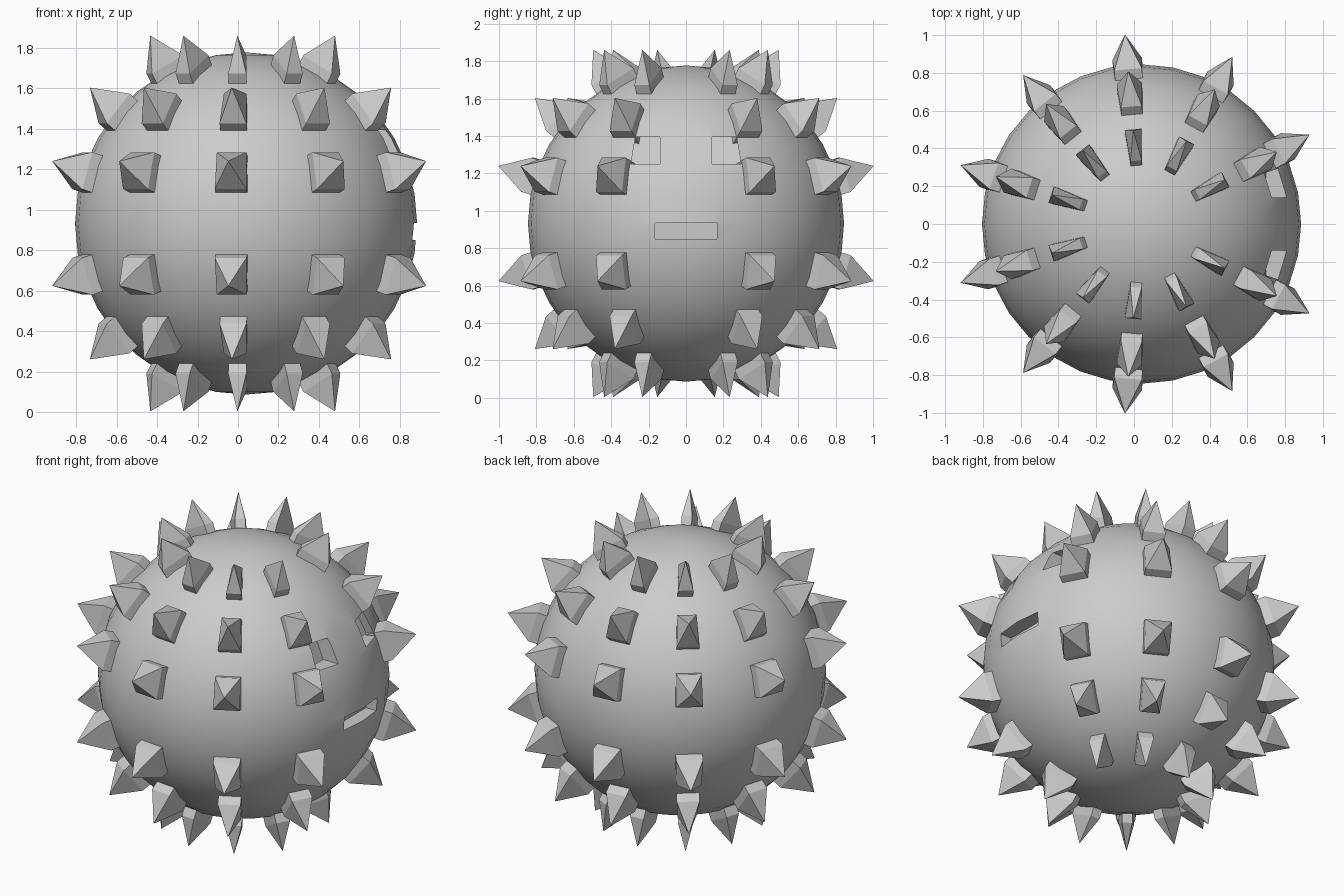
import bpy, bmesh
from math import radians, sin, cos
from mathutils import Vector

if "Cube" in bpy.data.objects:
    bpy.data.objects.remove(bpy.data.objects["Cube"])

CENTRE = Vector((0.04, 0, 0.932))
RADIUS = 0.845


def direction(az, lat):
    a, l = radians(az), radians(lat)
    return Vector((cos(l) * cos(a), cos(l) * sin(a), sin(l)))


def make_object(name, bm):
    bmesh.ops.recalc_face_normals(bm, faces=bm.faces)
    mesh = bpy.data.meshes.new(name)
    bm.to_mesh(mesh)
    bm.free()
    obj = bpy.data.objects.new(name, mesh)
    bpy.context.collection.objects.link(obj)
    return obj


# Round body
bpy.ops.mesh.primitive_uv_sphere_add(segments=32, ring_count=18, radius=RADIUS, location=CENTRE)
body = bpy.context.object
body.name = "round_body"


def cutter(name, profile, x_in, x_out):
    """Prism from a (y, z) outline; x_in gives the floor depth at bottom and top."""
    bm = bmesh.new()
    zs = [z for _, z in profile]
    lo, hi = min(zs), max(zs)
    inner, outer = [], []
    for y, z in profile:
        t = (z - lo) / (hi - lo)
        inner.append(bm.verts.new((x_in[0] * (1 - t) + x_in[1] * t, y, z)))
        outer.append(bm.verts.new((x_out, y, z)))
    bm.faces.new(inner)
    bm.faces.new(outer)
    for i in range(len(profile)):
        j = (i + 1) % len(profile)
        bm.faces.new((inner[i], inner[j], outer[j], outer[i]))
    obj = make_object(name, bm)
    obj.hide_render = True
    return obj


# Recessed eyes and mouth on the +x side
cutters = [cutter("mouth_cutter", [(-.165, .85), (.165, .85), (.165, .935), (-.165, .935)], (.79, .79), 1.1)]
for s in (-1, 1):
    cutters.append(cutter("eye_cutter", [(s * .14, 1.25), (s * .295, 1.25), (s * .27, 1.395), (s * .14, 1.395)],
                          (.70, .64), 1.1))

bpy.context.view_layer.objects.active = body
for c in cutters:
    mod = body.modifiers.new("recess", 'BOOLEAN')
    mod.operation = 'DIFFERENCE'
    mod.solver = 'EXACT'
    mod.object = c
    bpy.ops.object.modifier_apply(modifier=mod.name)
    bpy.data.objects.remove(c)
bpy.ops.object.select_all(action='DESELECT')
body.select_set(True)
bpy.ops.object.shade_smooth_by_angle(angle=radians(35))


# Spikes: a block narrowing towards the poles, capped by a pyramid
def add_spike(bm, az, lat):
    n = direction(az, lat)
    top = []
    for da, dl in ((-5.1, -6.1), (5.1, -6.1), (5.1, 6.1), (-5.1, 6.1)):
        top.append(CENTRE + direction(az + da, lat + dl) * 0.897)
    low = [bm.verts.new(p - n * 0.14) for p in top]
    top = [bm.verts.new(p) for p in top]
    tip = bm.verts.new(CENTRE + n * 1.053)
    bm.faces.new(low)
    for i in range(4):
        j = (i + 1) % 4
        bm.faces.new((low[i], low[j], top[j], top[i]))
        bm.faces.new((top[i], top[j], tip))


bm = bmesh.new()
for lat in (17, 39.6, 61.8):
    for az in (28, 61.5, 95, 128.5, 162):
        for sa in (-1, 1):
            for sl in (-1, 1):
                add_spike(bm, sa * az, sl * lat)
make_object("spikes", bm)
